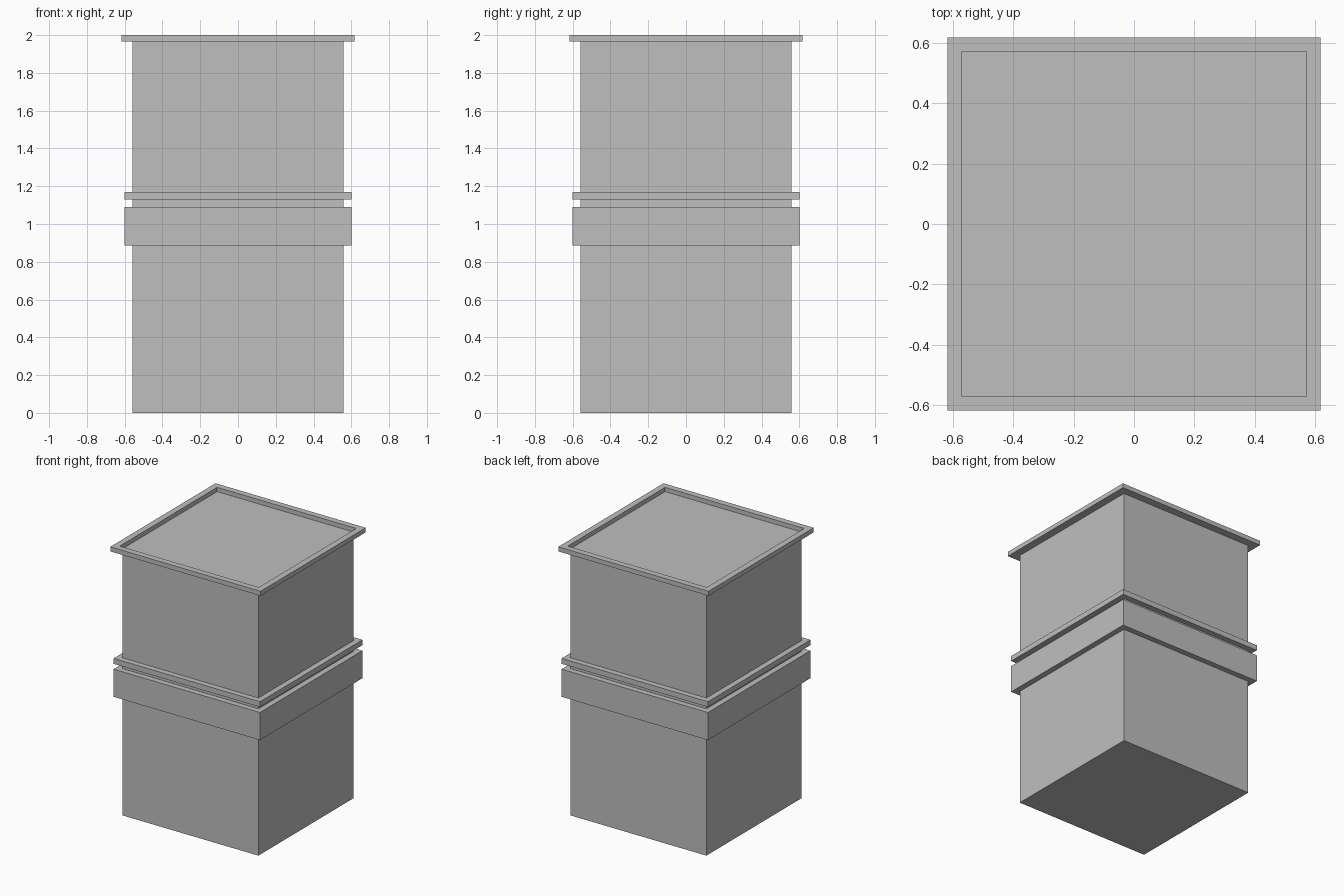
import bpy
import bmesh

default = bpy.data.objects.get("Cube")
if default:
    bpy.data.objects.remove(default, do_unlink=True)

# Single plain grey
GREY = (0.52, 0.52, 0.52, 1.0)
grey = bpy.data.materials.new("plain_grey")
grey.use_nodes = True
grey.diffuse_color = GREY
grey.node_tree.nodes["Principled BSDF"].inputs["Base Color"].default_value = GREY

CORNERS = ((-1, -1), (1, -1), (1, 1), (-1, 1))


def square_sweep(name, profile, fill_start=False, fill_end=False):
    """Carry a (half width, height) profile around a square."""
    bm = bmesh.new()
    loops = [[bm.verts.new((sx * r, sy * r, z)) for sx, sy in CORNERS]
             for r, z in profile]
    for low, high in zip(loops, loops[1:]):
        for i in range(4):
            j = (i + 1) % 4
            bm.faces.new((low[i], low[j], high[j], high[i]))
    if fill_start:
        bm.faces.new(loops[0][::-1])
    if fill_end:
        bm.faces.new(loops[-1])
    mesh = bpy.data.meshes.new(name)
    bm.to_mesh(mesh)
    bm.free()
    mesh.materials.append(grey)
    obj = bpy.data.objects.new(name, mesh)
    bpy.context.collection.objects.link(obj)
    return obj


SHAFT = 0.559
BAND = 0.601
RIM_OUT, RIM_IN = 0.617, 0.571
RIM_BOTTOM, TRAY_FLOOR, TOP = 1.966, 1.968, 2.0

# Square shaft, closed underneath
square_sweep("shaft", [(SHAFT, 0), (SHAFT, RIM_BOTTOM)], fill_start=True)

# Wide and narrow bands wrapped around the shaft
for name, z0, z1 in (("wide_band", 0.885, 1.09), ("narrow_band", 1.13, 1.17)):
    square_sweep(name, [(SHAFT, z0), (BAND, z0), (BAND, z1), (SHAFT, z1)])

# Overhanging top rim with a shallow recessed tray
square_sweep("top_rim", [(SHAFT, RIM_BOTTOM), (RIM_OUT, RIM_BOTTOM), (RIM_OUT, TOP),
                         (RIM_IN, TOP), (RIM_IN, TRAY_FLOOR)], fill_end=True)
